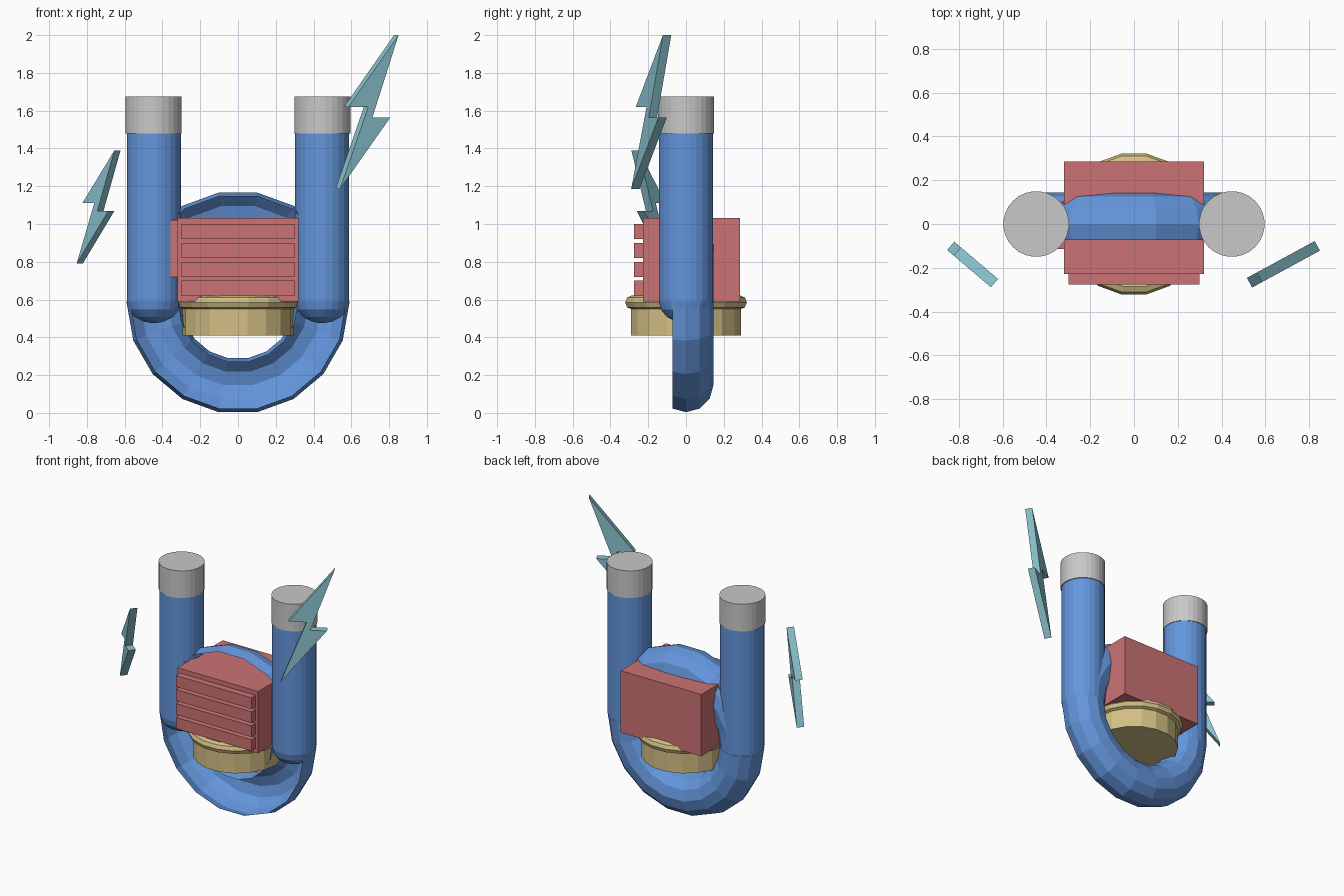
import bpy, bmesh, math
from mathutils import Vector

if "Cube" in bpy.data.objects:
    bpy.data.objects.remove(bpy.data.objects["Cube"])


def material(name, rgb):
    m = bpy.data.materials.new(name)
    m.diffuse_color = (*rgb, 1.0)
    m.use_nodes = True
    m.node_tree.nodes["Principled BSDF"].inputs["Base Color"].default_value = m.diffuse_color
    return m


BLUE = material("blue", (0.127, 0.305, 0.72))
RED = material("soft red", (0.60, 0.171, 0.178))
GREY = material("light grey", (0.58, 0.58, 0.585))
TAN = material("tan", (0.66, 0.53, 0.235))
TEAL = material("pale teal", (0.26, 0.55, 0.63))


def finish(name, bm, mat, recalc=True):
    if recalc:
        bmesh.ops.recalc_face_normals(bm, faces=bm.faces)
    me = bpy.data.meshes.new(name)
    bm.to_mesh(me)
    bm.free()
    me.materials.append(mat)
    ob = bpy.data.objects.new(name, me)
    bpy.context.collection.objects.link(ob)
    return ob


def box(name, lo, hi, mat):
    bm = bmesh.new()
    bmesh.ops.create_cube(bm, size=1.0)
    for v in bm.verts:
        v.co = Vector([(a + b) / 2 + c * (b - a) for a, b, c in zip(lo, hi, v.co)])
    return finish(name, bm, mat)


def lathe(name, profile, sides, mat, x=0.0, closed=False):
    """Spin (radius, z) points around a vertical axis; open ends are capped."""
    bm = bmesh.new()
    rings = []
    for r, z in profile:
        ring = []
        for i in range(sides):
            a = 2 * math.pi * (i + 0.5) / sides + math.pi / 2
            ring.append(bm.verts.new((x + r * math.cos(a), r * math.sin(a), z)))
        rings.append(ring)
    pairs = list(zip(rings, rings[1:]))
    if closed:
        pairs.append((rings[-1], rings[0]))
    for p, q in pairs:
        for i in range(sides):
            j = (i + 1) % sides
            bm.faces.new((p[i], p[j], q[j], q[i]))
    if not closed:
        bm.faces.new(rings[0])
        bm.faces.new(rings[-1])
    return finish(name, bm, mat)


def bolt(name, outline, start, end, thickness):
    """Zigzag plate standing on the plan line from start to end."""
    bm = bmesh.new()
    (x0, y0), (x1, y1) = start, end
    slope = (y1 - y0) / (x1 - x0)
    n = Vector((-slope, 1, 0)).normalized() * thickness / 2
    mid = [Vector((x, y0 + (x - x0) * slope, z)) for x, z in outline]
    front = [bm.verts.new(p - n) for p in mid]
    back = [bm.verts.new(p + n) for p in mid]
    bm.faces.new(front)
    bm.faces.new(back[::-1])
    for i in range(len(mid)):
        j = (i + 1) % len(mid)
        bm.faces.new((front[j], front[i], back[i], back[j]))
    return finish(name, bm, TEAL)


# Hollow ring channel, open towards the front
R, r, ZC, SEG = 0.445, 0.145, 0.585, 18
bm = bmesh.new()
rows = []
for i in range(SEG):
    a = 2 * math.pi * (i + 0.5) / SEG + math.pi / 2
    row = []
    for k in range(9):
        t = math.radians(-30 + 30 * k)
        d = R + r * math.cos(t)
        row.append(bm.verts.new((d * math.cos(a), r * math.sin(t), ZC + d * math.sin(a))))
    rows.append(row)
for i in range(SEG):
    p, q = rows[i], rows[(i + 1) % SEG]
    for k in range(8):
        bm.faces.new((p[k], p[k + 1], q[k + 1], q[k]))
# keep the normals pointing out of the tube
for f in bm.faces:
    f.normal_update()
    c = f.calc_center_median()
    radial = Vector((c.x, 0, c.z - ZC)).normalized() * R
    core = Vector((radial.x, 0, radial.z + ZC))
    if f.normal.dot(c - core) < 0:
        f.normal_flip()
finish("ring_channel", bm, BLUE, recalc=False)

# Upright posts with domed feet, and their end caps
dome = [(0.145 * math.cos(t), 0.59 - 0.115 * math.sin(t))
        for t in [math.radians(d) for d in (86, 68, 45, 22, 0)]]
for side, s in (("left", -1), ("right", 1)):
    lathe(side + "_post", dome + [(0.145, 1.49)], 24, BLUE, s * 0.445)
    lathe(side + "_post_cap", [(0.15, 1.48), (0.15, 1.675)], 28, GREY, s * 0.447)

# Central block, front slats and side plate
box("central_block", (-0.32, -0.228, 0.59), (0.32, 0.285, 1.033), RED)
for i in range(4):
    z = 0.62 + 0.1 * i
    box(f"front_slat_{i + 1}", (-0.30, -0.276, z), (0.30, -0.22, z + 0.08), RED)
box("side_plate", (-0.365, -0.115, 0.72), (-0.30, 0.10, 1.02), RED)

# Round base with a rolled rim
lathe("round_base", [(0.295, 0.41), (0.295, 0.585)], 18, TAN)
rim = [(0.29 + 0.037 * math.cos(k * math.pi / 4), 0.585 + 0.037 * math.sin(k * math.pi / 4))
       for k in range(8)]
lathe("base_rim", rim, 18, TAN, closed=True)

# Zigzag bolts
bolt("right_bolt", [(0.838, 2.0), (0.573, 1.62), (0.678, 1.62),
                    (0.528, 1.185), (0.795, 1.565), (0.700, 1.565)],
     (0.525, -0.27), (0.838, -0.10), 0.05)
bolt("left_bolt", [(-0.638, 1.39), (-0.808, 1.11), (-0.745, 1.11),
                   (-0.838, 0.79), (-0.670, 1.07), (-0.728, 1.07)],
     (-0.838, -0.10), (-0.638, -0.27), 0.05)
